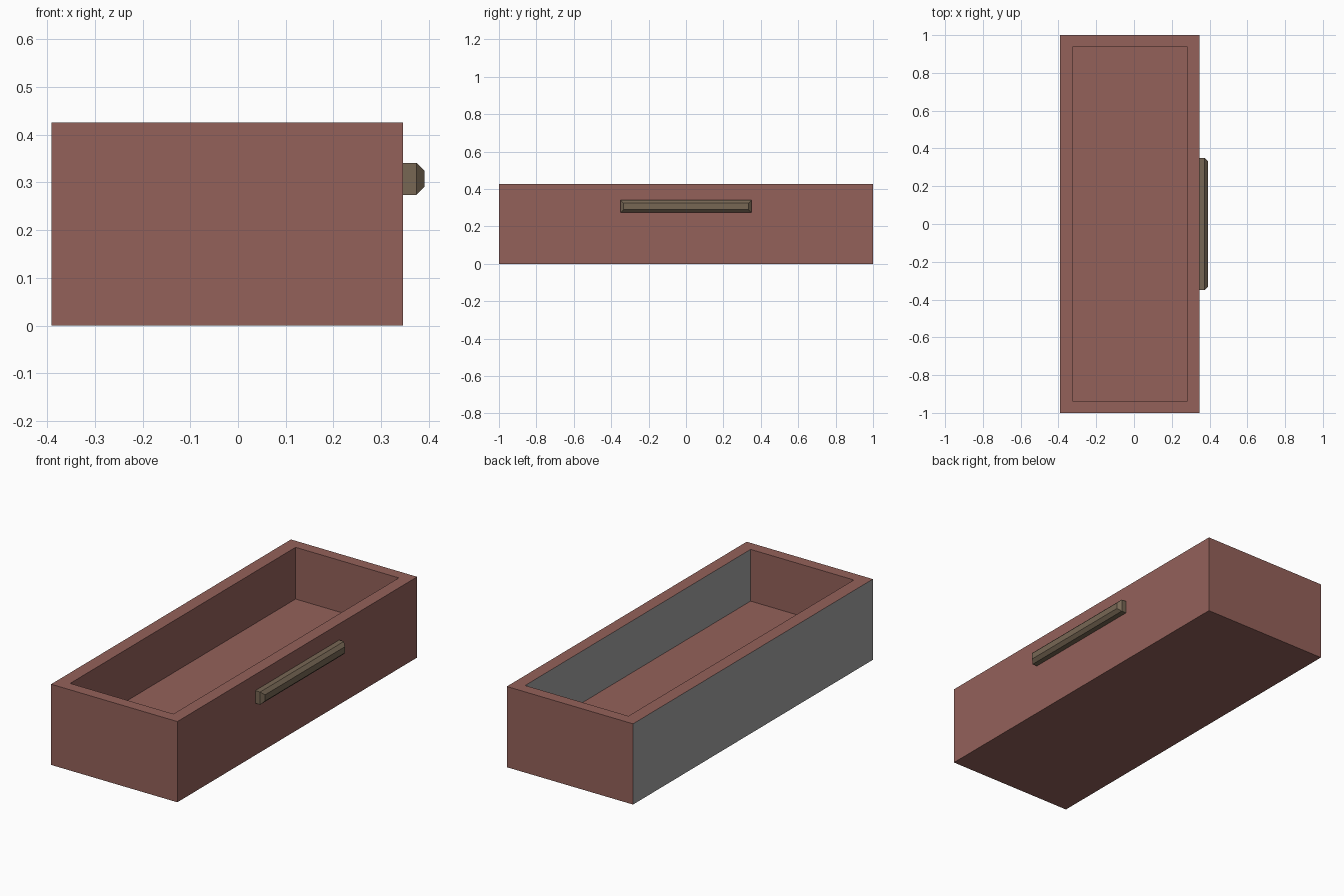
import bpy, bmesh

if "Cube" in bpy.data.objects:
    bpy.data.objects.remove(bpy.data.objects["Cube"])


def srgb(r, g, b):
    return [((c / 255 + 0.055) / 1.055) ** 2.4 for c in (r, g, b)] + [1.0]


def material(name, colour):
    m = bpy.data.materials.new(name)
    m.diffuse_color = colour
    m.use_nodes = True
    m.node_tree.nodes["Principled BSDF"].inputs["Base Color"].default_value = m.diffuse_color
    return m


red = material("red_brown", srgb(148, 97, 90))
grey = material("mid_grey", srgb(163, 163, 163))
olive = material("olive_brown", srgb(119, 103, 84))


def ring(bm, x0, x1, y0, y1, z):
    """Horizontal rectangle of vertices."""
    return [bm.verts.new(p) for p in
            ((x0, y0, z), (x1, y0, z), (x1, y1, z), (x0, y1, z))]


def bridge(bm, a, b):
    for i in range(4):
        j = (i + 1) % 4
        bm.faces.new((a[i], a[j], b[j], b[i]))


def finish(name, bm, mats):
    bmesh.ops.recalc_face_normals(bm, faces=bm.faces)
    me = bpy.data.meshes.new(name)
    for m in mats:
        me.materials.append(m)
    bm.to_mesh(me)
    bm.free()
    ob = bpy.data.objects.new(name, me)
    bpy.context.collection.objects.link(ob)
    return ob


# Drawer tray: outer walls, rim, inner walls and floor
bm = bmesh.new()
outer = (-0.391, 0.346, -1, 1)
inner = (-0.322, 0.281, -0.94, 0.94)
rings = [ring(bm, *outer, 0), ring(bm, *outer, 0.426),
         ring(bm, *inner, 0.426), ring(bm, *inner, 0.153)]
for a, b in zip(rings, rings[1:]):
    bridge(bm, a, b)
bm.faces.new(rings[0])
bm.faces.new(rings[-1])
bmesh.ops.recalc_face_normals(bm, faces=bm.faces)
# Faces looking towards the back of the drawer (-x) are grey
for f in bm.faces:
    f.material_index = 1 if f.normal.x < -0.9 else 0
finish("drawer_tray", bm, (red, grey))

# Handle: bar with a chamfered outer face
bm = bmesh.new()


def handle_ring(x, inset):
    y = 0.35 - inset
    z0, z1 = 0.274 + inset, 0.341 - inset
    return [bm.verts.new(p) for p in
            ((x, -y, z0), (x, y, z0), (x, y, z1), (x, -y, z1))]


rings = [handle_ring(0.346, 0), handle_ring(0.374, 0), handle_ring(0.391, 0.017)]
for a, b in zip(rings, rings[1:]):
    bridge(bm, a, b)
bm.faces.new(rings[0])
bm.faces.new(rings[-1])
finish("drawer_handle", bm, (olive,))
